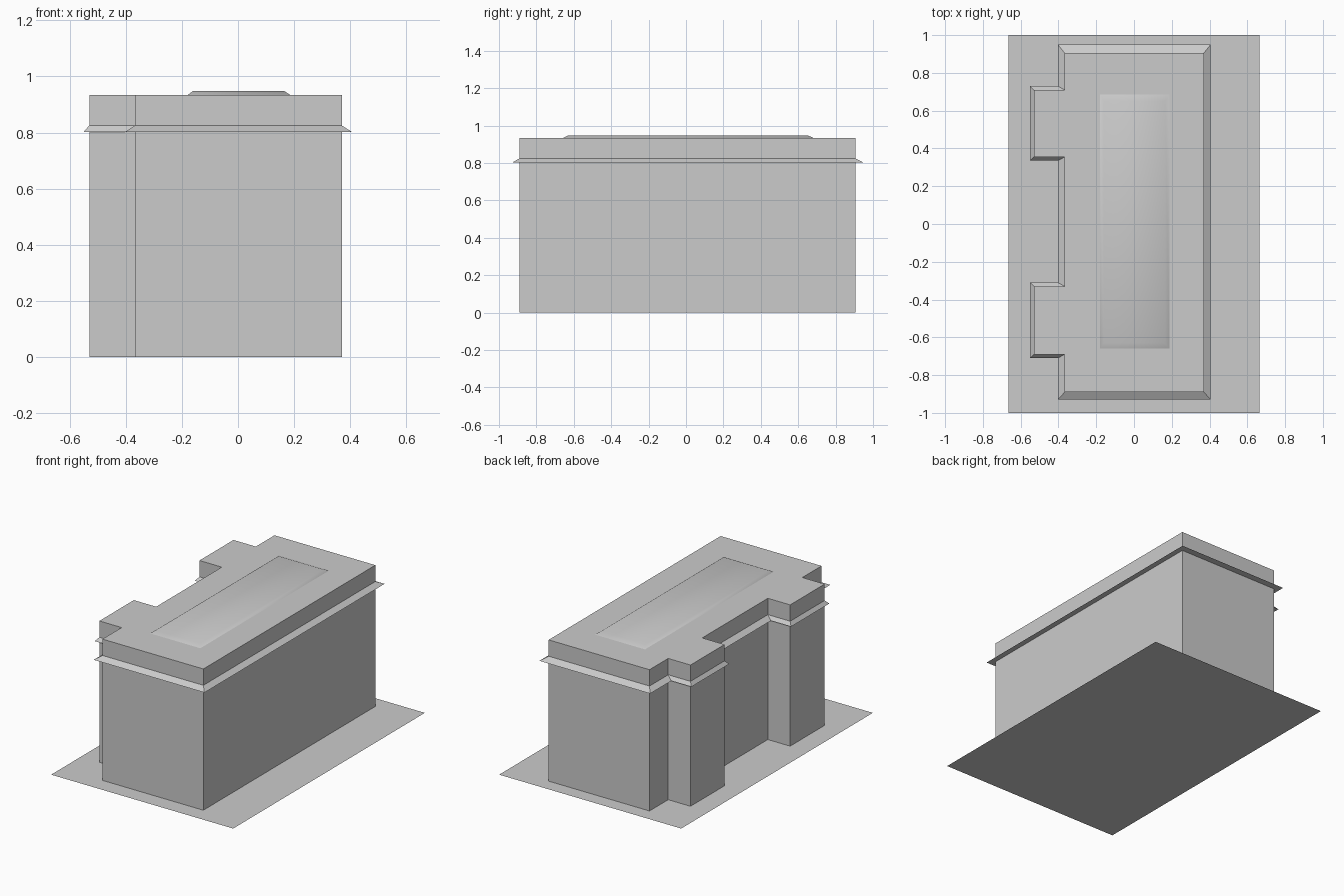
import bpy, bmesh

if "Cube" in bpy.data.objects:
    bpy.data.objects.remove(bpy.data.objects["Cube"])

grey = bpy.data.materials.new("plain_grey")
grey.diffuse_color = (0.6, 0.6, 0.6, 1)
grey.use_nodes = True
grey.node_tree.nodes["Principled BSDF"].inputs["Base Color"].default_value = grey.diffuse_color


def make_object(name, loops, cap_bottom=False, cap_top=False):
    """Skin a stack of matching (points, z) loops into one object."""
    bm = bmesh.new()
    rings = [[bm.verts.new((x, y, z)) for x, y in pts] for pts, z in loops]
    for a, b in zip(rings, rings[1:]):
        n = len(a)
        for i in range(n):
            j = (i + 1) % n
            bm.faces.new((a[i], a[j], b[j], b[i]))
    if cap_bottom:
        bm.faces.new(rings[0][::-1])
    if cap_top:
        bm.faces.new(rings[-1])
    mesh = bpy.data.meshes.new(name)
    bm.to_mesh(mesh)
    bm.free()
    mesh.materials.append(grey)
    obj = bpy.data.objects.new(name, mesh)
    bpy.context.collection.objects.link(obj)
    return obj


def rect(x0, x1, y0, y1):
    return [(x0, y0), (x1, y0), (x1, y1), (x0, y1)]


def footprint(x0, x1, y0, y1, bay_x, bays):
    """Rectangle with bays sticking out on the left side, counter-clockwise."""
    pts = [(x1, y0), (x1, y1), (x0, y1)]
    for b0, b1 in bays:
        pts += [(x0, b1), (bay_x, b1), (bay_x, b0), (x0, b0)]
    return pts + [(x0, y0)]


wall = footprint(-0.367, 0.37, -0.89, 0.905, -0.53, [(0.355, 0.71), (-0.69, -0.33)])
eave = footprint(-0.403, 0.406, -0.93, 0.95, -0.55, [(0.335, 0.73), (-0.71, -0.31)])

# flat plot under the building
make_object("plot", [(rect(-0.665, 0.665, -1, 1), 0)], cap_top=True)

# walls and flat roof
make_object("building", [(wall, 0), (wall, 0.933)], cap_top=True)

# sloped ledge with flat underside
make_object("ledge", [(wall, 0.802), (eave, 0.802), (wall, 0.825)])

# low smooth-shaded raised roof panel
panel = make_object("roof_panel", [(rect(-0.18, 0.187, -0.66, 0.685), 0.933),
                                   (rect(-0.16, 0.165, -0.63, 0.65), 0.948)], cap_top=True)
for p in panel.data.polygons:
    p.use_smooth = True
